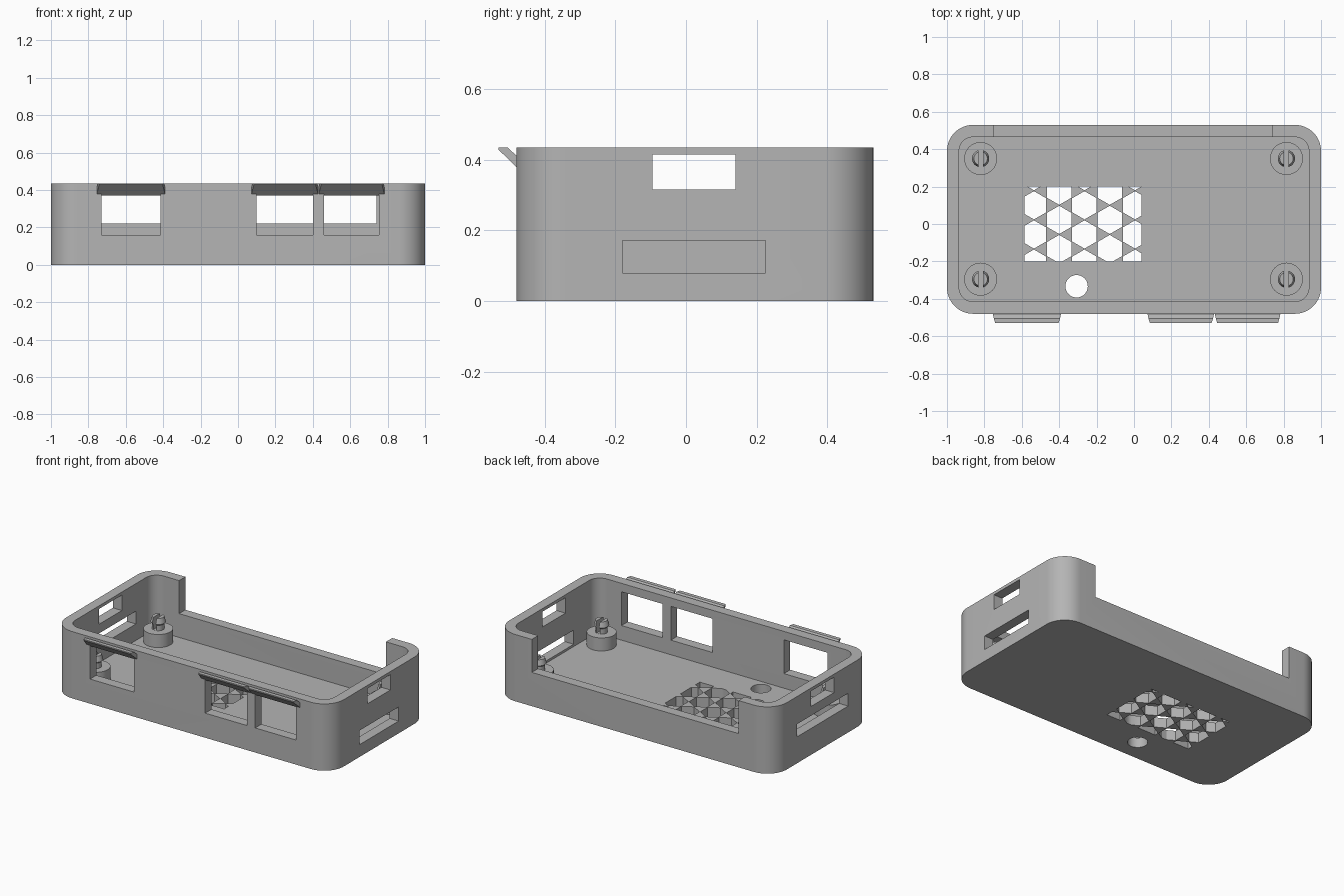
import bpy, bmesh, math
from mathutils import Vector

cube = bpy.data.objects.get("Cube")
if cube:
    bpy.data.objects.remove(cube, do_unlink=True)

grey = bpy.data.materials.new("grey plastic")
grey.use_nodes = True
colour = (0.46, 0.46, 0.46, 1)
grey.diffuse_color = colour
grey.node_tree.nodes["Principled BSDF"].inputs["Base Color"].default_value = colour


def finish(bm, name):
    bmesh.ops.recalc_face_normals(bm, faces=bm.faces)
    mesh = bpy.data.meshes.new(name)
    bm.to_mesh(mesh)
    bm.free()
    mesh.materials.append(grey)
    ob = bpy.data.objects.new(name, mesh)
    bpy.context.collection.objects.link(ob)
    return ob


def raise_faces(bm, height):
    """Extrude flat faces up into closed prisms."""
    new = bmesh.ops.extrude_face_region(bm, geom=bm.faces[:], use_keep_orig=True)["geom"]
    verts = [v for v in new if isinstance(v, bmesh.types.BMVert)]
    bmesh.ops.translate(bm, verts=verts, vec=(0, 0, height))


def prism(name, outline, z0, z1):
    bm = bmesh.new()
    bm.faces.new([bm.verts.new((x, y, z0)) for x, y in outline])
    raise_faces(bm, z1 - z0)
    return finish(bm, name)


def box(name, x0, x1, y0, y1, z0, z1):
    return prism(name, [(x0, y0), (x1, y0), (x1, y1), (x0, y1)], z0, z1)


def circle(cx, cy, r, n=32):
    return [(cx + r * math.cos(2 * math.pi * i / n),
             cy + r * math.sin(2 * math.pi * i / n)) for i in range(n)]


def rounded(x0, x1, y0, y1, r, steps=14):
    pts = []
    corners = [(x1 - r, y1 - r), (x0 + r, y1 - r), (x0 + r, y0 + r), (x1 - r, y0 + r)]
    for k, (cx, cy) in enumerate(corners):
        for i in range(steps + 1):
            a = math.pi / 2 * (k + i / steps)
            pts.append((cx + r * math.cos(a), cy + r * math.sin(a)))
    return pts


def cut(target, cutter):
    cutter.hide_render = True
    mod = target.modifiers.new("cut", "BOOLEAN")
    mod.operation, mod.solver, mod.object = "DIFFERENCE", "EXACT", cutter
    bpy.context.view_layer.objects.active = target
    bpy.ops.object.modifier_apply(modifier=mod.name)
    bpy.data.objects.remove(cutter, do_unlink=True)


def smooth(ob):
    bpy.ops.object.select_all(action="DESELECT")
    ob.select_set(True)
    bpy.context.view_layer.objects.active = ob
    bpy.ops.object.shade_smooth_by_angle(angle=math.radians(30))


# Tray with rounded corners
front, back, height, wall = -0.48, 0.53, 0.435, 0.065
tray = prism("case_tray", rounded(-1, 1, front, back, 0.14), 0, height)
cut(tray, prism("cavity", rounded(-1 + wall, 1 - wall, front + wall, back - wall, 0.075),
                wall, 0.6))

# Front windows, open back, side slots
windows = [(-0.73, -0.415), (0.10, 0.40), (0.46, 0.755)]
for x0, x1 in windows:
    cut(tray, box("window_cutter", x0, x1, -0.6, -0.38, 0.16, 0.38))
cut(tray, box("back_cutter", -0.75, 0.74, 0.44, 0.7, 0.22, 0.6))
cut(tray, box("upper_slot_cutter", -1.2, 1.2, -0.095, 0.14, 0.315, 0.415))
cut(tray, box("left_slot_cutter", 0.9, 1.2, -0.18, 0.225, 0.08, 0.172))
cut(tray, box("right_slot_cutter", -1.2, -0.9, -0.24, 0.285, 0.172, 0.255))

# Round hole in the floor
cut(tray, prism("hole_cutter", circle(-0.307, -0.333, 0.06), -0.1, 0.1))

# Vent: hexagons nearly touching at their tips, trimmed to a rectangle
pitch = 0.156
bm = bmesh.new()
for col in range(5):
    for row in range(4):
        cx = -0.535 + col * pitch * math.sqrt(3) / 2
        cy = 0.256 - row * pitch - (pitch / 2 if col % 2 else 0)
        ring = [bm.verts.new((cx + 0.0755 * math.sin(k * math.pi / 3),
                              cy + 0.0755 * math.cos(k * math.pi / 3), -0.1))
                for k in range(6)]
        bm.faces.new(ring)
for co, no in [((-0.585, 0, 0), (-1, 0, 0)), ((0.04, 0, 0), (1, 0, 0)),
               ((0, -0.2, 0), (0, -1, 0)), ((0, 0.2, 0), (0, 1, 0))]:
    bmesh.ops.bisect_plane(bm, geom=bm.verts[:] + bm.edges[:] + bm.faces[:], dist=1e-5,
                           plane_co=Vector(co), plane_no=Vector(no), clear_outer=True)
raise_faces(bm, 0.2)
cut(tray, finish(bm, "vent_cutter"))
smooth(tray)

# Slanted hoods above the front windows, narrower at the outer edge
hood_profile = [(-0.47, 0.37), (-0.47, 0.402), (-0.505, 0.435), (-0.53, 0.435), (-0.53, 0.428)]
for i, (x0, x1) in enumerate([(-0.757, -0.388), (0.07, 0.43), (0.43, 0.785)]):
    bm = bmesh.new()
    ends = []
    for x, sign in ((x0, 1), (x1, -1)):
        ends.append([bm.verts.new((x + sign * 0.3 * (front - y if y < front else 0), y, z))
                     for y, z in hood_profile])
        bm.faces.new(ends[-1])
    for k in range(5):
        j = (k + 1) % 5
        bm.faces.new((ends[0][k], ends[0][j], ends[1][j], ends[1][k]))
    finish(bm, f"window_hood_{i + 1}")

# Corner posts with split snap pins
pin_profile = [(0.036, 0.145), (0.036, 0.185), (0.046, 0.195), (0.036, 0.23)]
for px, xname in ((-0.82, "right"), (0.815, "left")):
    for py, yname in ((-0.295, "front"), (0.35, "back")):
        post = prism(f"{yname}_{xname}_post", circle(px, py, 0.088), 0.06, 0.15)
        smooth(post)
        bm = bmesh.new()
        rings = [[bm.verts.new((x, y, z)) for x, y in circle(px, py, r)]
                 for r, z in pin_profile]
        for a, b in zip(rings, rings[1:]):
            for k in range(len(a)):
                j = (k + 1) % len(a)
                bm.faces.new((a[k], a[j], b[j], b[k]))
        bm.faces.new(rings[0])
        bm.faces.new(rings[-1])
        pin = finish(bm, f"{yname}_{xname}_snap_pin")
        cut(pin, box("pin_slot_cutter", px - 0.012, px + 0.012, py - 0.1, py + 0.1, 0.151, 0.3))
        smooth(pin)
